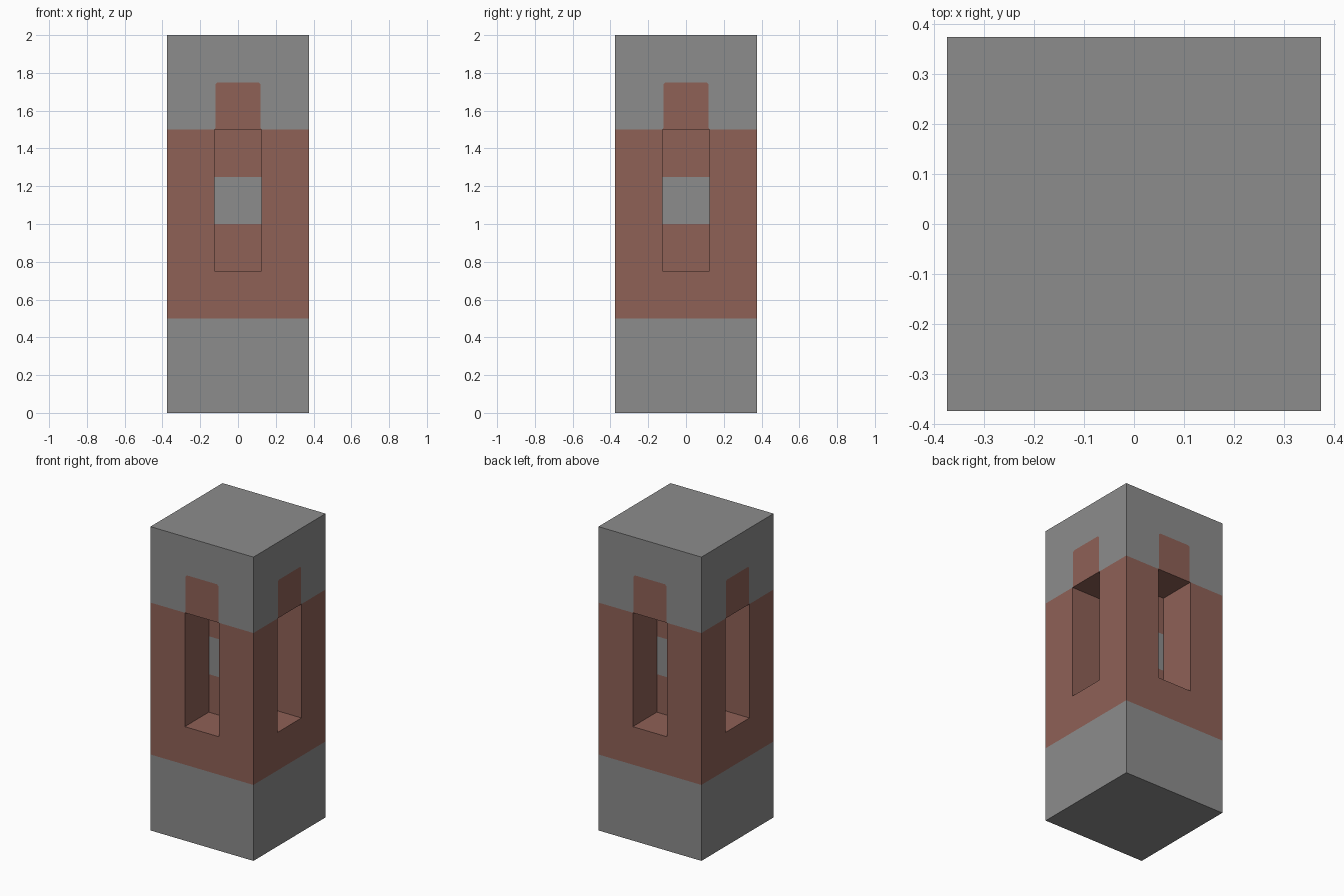
import bpy, bmesh
from math import pi
from mathutils import Matrix

cube = bpy.data.objects.get("Cube")
if cube:
    bpy.data.objects.remove(cube, do_unlink=True)


def make_material(name, rgb):
    mat = bpy.data.materials.new(name)
    mat.use_nodes = True
    color = (*rgb, 1.0)
    mat.diffuse_color = color
    bsdf = mat.node_tree.nodes["Principled BSDF"]
    bsdf.inputs["Base Color"].default_value = color
    bsdf.inputs["Roughness"].default_value = 0.9
    return mat


materials = [make_material("stone grey", (0.265, 0.265, 0.265)),
             make_material("brick red", (0.273, 0.119, 0.094))]
GREY, RED = 0, 1

HALF = 0.375                            # half width of the pillar
SLOT = 0.125                            # half width of a niche and of the core
HEIGHT = 2.0
BAND_LOW, BAND_TOP = 0.5, 1.5           # painted band
SILL, PANEL_LOW, PANEL_TOP = 0.75, 1.0, 1.25

bm = bmesh.new()


def add_face(points, color, turn=Matrix()):
    face = bm.faces.new([bm.verts.new(turn @ Matrix.Translation(p).translation)
                         for p in points])
    face.material_index = color


def add_side(turn):
    def flat(points, color, y=-HALF):
        add_face([(x, y, z) for x, z in points], color, turn)

    def rect(half, low, high, color, y):
        flat([(-half, low), (half, low), (half, high), (-half, high)], color, y)

    # Base and band, with the band wrapping round the niche
    rect(HALF, 0, BAND_LOW, GREY, -HALF)
    flat([(-HALF, BAND_LOW), (HALF, BAND_LOW), (HALF, BAND_TOP), (SLOT, BAND_TOP),
          (SLOT, SILL), (-SLOT, SILL), (-SLOT, BAND_TOP), (-HALF, BAND_TOP)], RED)

    # Tab above the niche and the grey cap around it
    left = [(-SLOT, BAND_TOP), (-0.12, 1.51), (-0.12, 1.74), (-0.11, 1.75)]
    outline = left + [(-x, z) for x, z in reversed(left)]
    flat(outline[::-1], RED)
    flat([(-HALF, BAND_TOP)] + outline +
         [(HALF, BAND_TOP), (HALF, HEIGHT), (-HALF, HEIGHT)], GREY)

    # Back of the niche: the core with its grey panel
    rect(SLOT, SILL, PANEL_LOW, RED, -SLOT)
    rect(SLOT, PANEL_LOW, PANEL_TOP, GREY, -SLOT)
    rect(SLOT, PANEL_TOP, BAND_TOP, RED, -SLOT)

    # Niche floor, ceiling and cheeks
    floor = [(-SLOT, -HALF), (SLOT, -HALF), (SLOT, -SLOT), (-SLOT, -SLOT)]
    add_face([(x, y, SILL) for x, y in floor], RED, turn)
    add_face([(x, y, BAND_TOP) for x, y in reversed(floor)], RED, turn)
    cheek = [(-HALF, SILL), (-SLOT, SILL), (-SLOT, PANEL_LOW),
             (-SLOT, PANEL_TOP), (-SLOT, BAND_TOP), (-HALF, BAND_TOP)]
    add_face([(-SLOT, y, z) for y, z in cheek], RED, turn)
    add_face([(SLOT, y, z) for y, z in reversed(cheek)], RED, turn)


for i in range(4):
    add_side(Matrix.Rotation(i * pi / 2, 4, "Z"))

# Top and bottom
square = [(-HALF, -HALF), (HALF, -HALF), (HALF, HALF), (-HALF, HALF)]
add_face([(x, y, HEIGHT) for x, y in square], GREY)
add_face([(x, y, 0) for x, y in reversed(square)], GREY)

bmesh.ops.remove_doubles(bm, verts=bm.verts[:], dist=0.0005)

mesh = bpy.data.meshes.new("pillar")
bm.to_mesh(mesh)
bm.free()
for mat in materials:
    mesh.materials.append(mat)
pillar = bpy.data.objects.new("pillar", mesh)
bpy.context.collection.objects.link(pillar)
